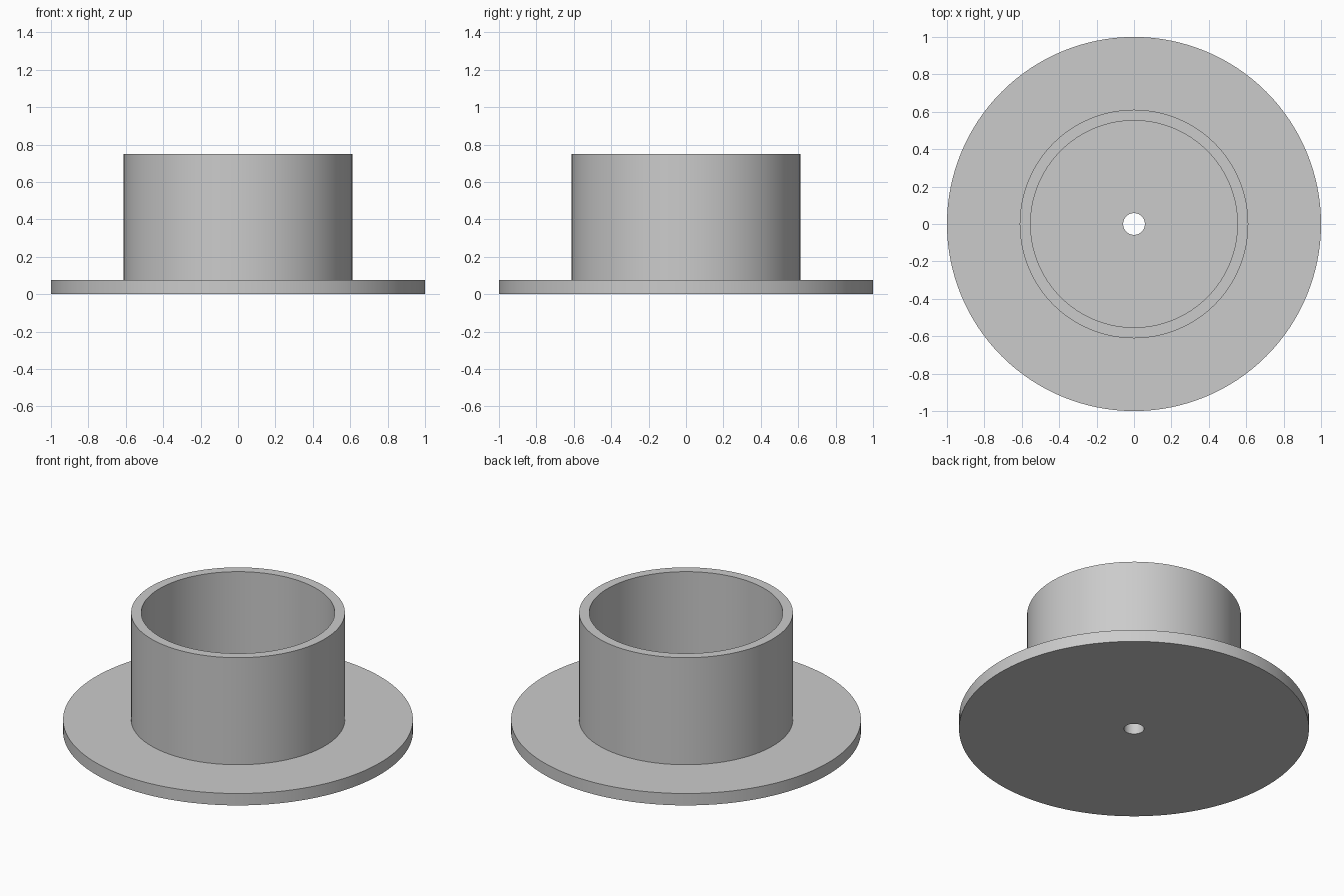
import bpy, bmesh, math

SEGMENTS = 128

cube = bpy.data.objects.get("Cube")
if cube:
    bpy.data.objects.remove(cube, do_unlink=True)

grey = bpy.data.materials.new("plain grey")
grey.use_nodes = True
colour = (0.6, 0.6, 0.6, 1)
grey.diffuse_color = colour
grey.node_tree.nodes["Principled BSDF"].inputs["Base Color"].default_value = colour


def lathe(name, profile):
    """Revolve a closed (radius, height) outline around the z axis."""
    bm = bmesh.new()
    rings = []
    for i in range(SEGMENTS):
        a = 2 * math.pi * i / SEGMENTS
        rings.append([bm.verts.new((r * math.cos(a), r * math.sin(a), z)) for r, z in profile])
    n = len(profile)
    for i in range(SEGMENTS):
        here, there = rings[i], rings[(i + 1) % SEGMENTS]
        for j in range(n):
            k = (j + 1) % n
            bm.faces.new((here[j], there[j], there[k], here[k]))
    bmesh.ops.recalc_face_normals(bm, faces=bm.faces)
    mesh = bpy.data.meshes.new(name)
    bm.to_mesh(mesh)
    bm.free()
    mesh.materials.append(grey)
    obj = bpy.data.objects.new(name, mesh)
    bpy.context.collection.objects.link(obj)
    bpy.ops.object.select_all(action="DESELECT")
    obj.select_set(True)
    bpy.context.view_layer.objects.active = obj
    bpy.ops.object.shade_smooth_by_angle(angle=math.radians(30))
    return obj


# Flange with centre hole and open cup wall, as one solid outline
hole, inner, outer, rim = 0.058, 0.553, 0.611, 1.0
floor, top = 0.075, 0.75
lathe("flanged_cup", [
    (hole, 0), (rim, 0), (rim, floor), (outer, floor),
    (outer, top), (inner, top), (inner, floor), (hole, floor),
])
